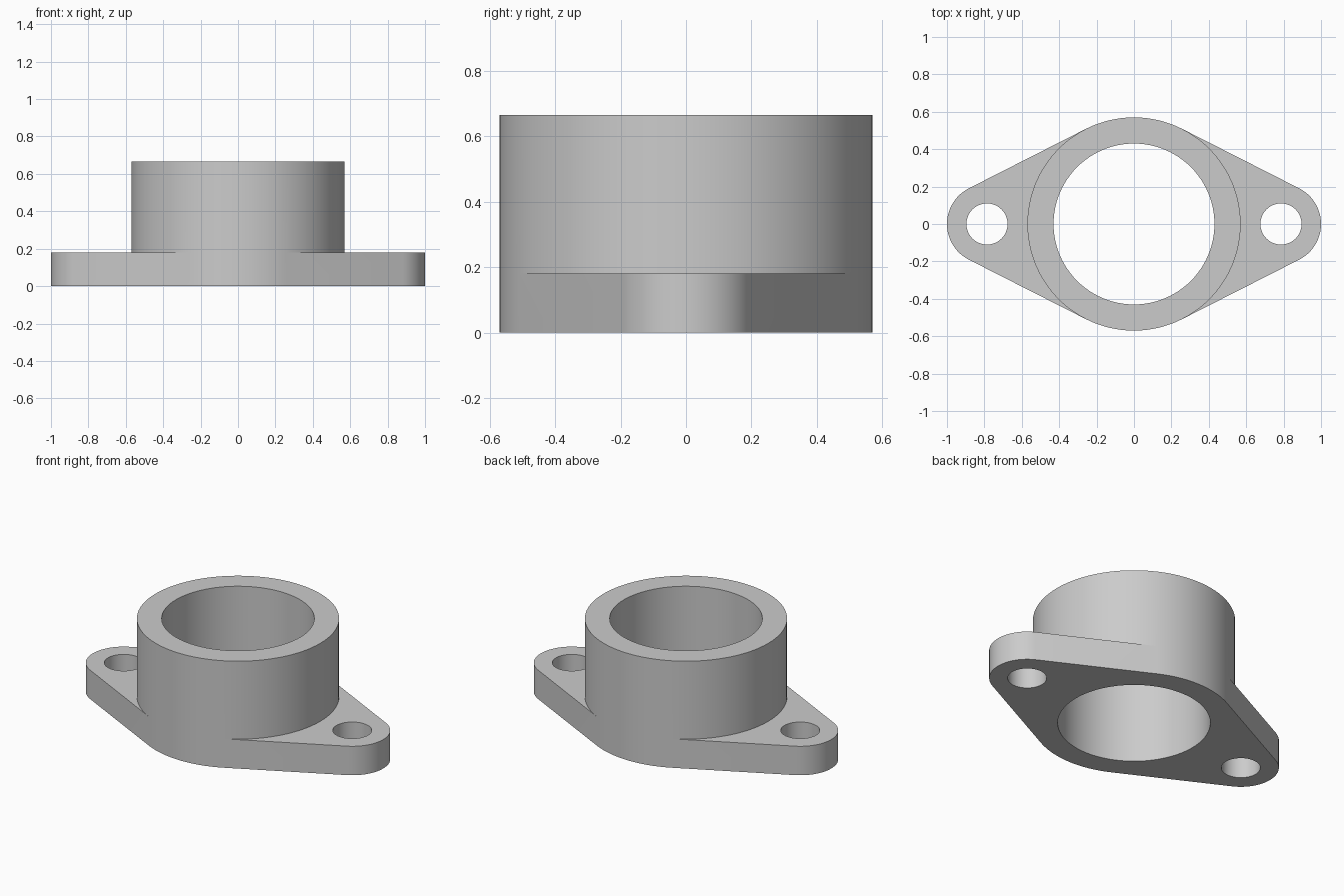
import bpy, bmesh
from math import acos, cos, sin, pi

cube = bpy.data.objects.get("Cube")
if cube:
    bpy.data.objects.remove(cube, do_unlink=True)

COLLAR_R, BORE_R = 0.57, 0.43
EAR_X, EAR_R, HOLE_R = 0.786, 0.214, 0.11
PLATE_H, TOTAL_H = 0.18, 0.665
TANGENT = acos((COLLAR_R - EAR_R) / EAR_X)   # where the straight flanks meet the arcs


def arc(radius, start, end, steps, cx=0.0):
    return [(cx + radius * cos(start + (end - start) * i / steps),
             radius * sin(start + (end - start) * i / steps)) for i in range(steps + 1)]


def circle(radius, cx=0.0, steps=48):
    return arc(radius, 0, 2 * pi, steps, cx)[:-1]


bm = bmesh.new()


def loop(points, z):
    verts = [bm.verts.new((x, y, z)) for x, y in points]
    return [bm.edges.new((v, verts[i - 1])) for i, v in enumerate(verts)]


def wall(points, low, high):
    bmesh.ops.bridge_loops(bm, edges=loop(points, low) + loop(points, high))


def cap(outlines, z):
    edges = [e for points in outlines for e in loop(points, z)]
    bmesh.ops.triangle_fill(bm, edges=edges, use_beauty=True, normal=(0, 0, 1))


# Shared plan curves
right_arc = arc(COLLAR_R, -TANGENT, TANGENT, 32)
back_arc = arc(COLLAR_R, TANGENT, pi - TANGENT, 16)
left_arc = arc(COLLAR_R, pi - TANGENT, pi + TANGENT, 32)
front_arc = arc(COLLAR_R, pi + TANGENT, 2 * pi - TANGENT, 16)
right_end = arc(EAR_R, -TANGENT, TANGENT, 24, EAR_X)
left_end = arc(EAR_R, pi - TANGENT, pi + TANGENT, 24, -EAR_X)
collar = right_arc[:-1] + back_arc[:-1] + left_arc[:-1] + front_arc[:-1]
outline = right_end + back_arc + left_end + front_arc
bore = circle(BORE_R, steps=96)
holes = [circle(HOLE_R, EAR_X), circle(HOLE_R, -EAR_X)]

# Flange edge, collar and bore walls
wall(outline, 0, PLATE_H)
wall(collar, PLATE_H, TOTAL_H)
wall(bore, 0, TOTAL_H)

# Underside and collar rim
cap([outline, bore] + holes, 0)
cap([collar, bore], TOTAL_H)

# Bolt ears
for end, inner, hole in ((right_end, right_arc, holes[0]), (left_end, left_arc, holes[1])):
    wall(hole, 0, PLATE_H)
    cap([end + inner[::-1], hole], PLATE_H)

# Weld into one closed solid
bmesh.ops.remove_doubles(bm, verts=bm.verts[:], dist=0.0001)
bmesh.ops.recalc_face_normals(bm, faces=bm.faces[:])
mesh = bpy.data.meshes.new("flanged_collar")
bm.to_mesh(mesh)
bm.free()

body = bpy.data.objects.new("flanged_collar", mesh)
bpy.context.collection.objects.link(body)

grey = bpy.data.materials.new("plain_grey")
grey.use_nodes = True
grey.diffuse_color = (0.6, 0.6, 0.6, 1)
grey.node_tree.nodes["Principled BSDF"].inputs["Base Color"].default_value = (0.6, 0.6, 0.6, 1)
mesh.materials.append(grey)

bpy.ops.object.select_all(action="DESELECT")
body.select_set(True)
bpy.context.view_layer.objects.active = body
bpy.ops.object.shade_smooth_by_angle(angle=pi / 6)
